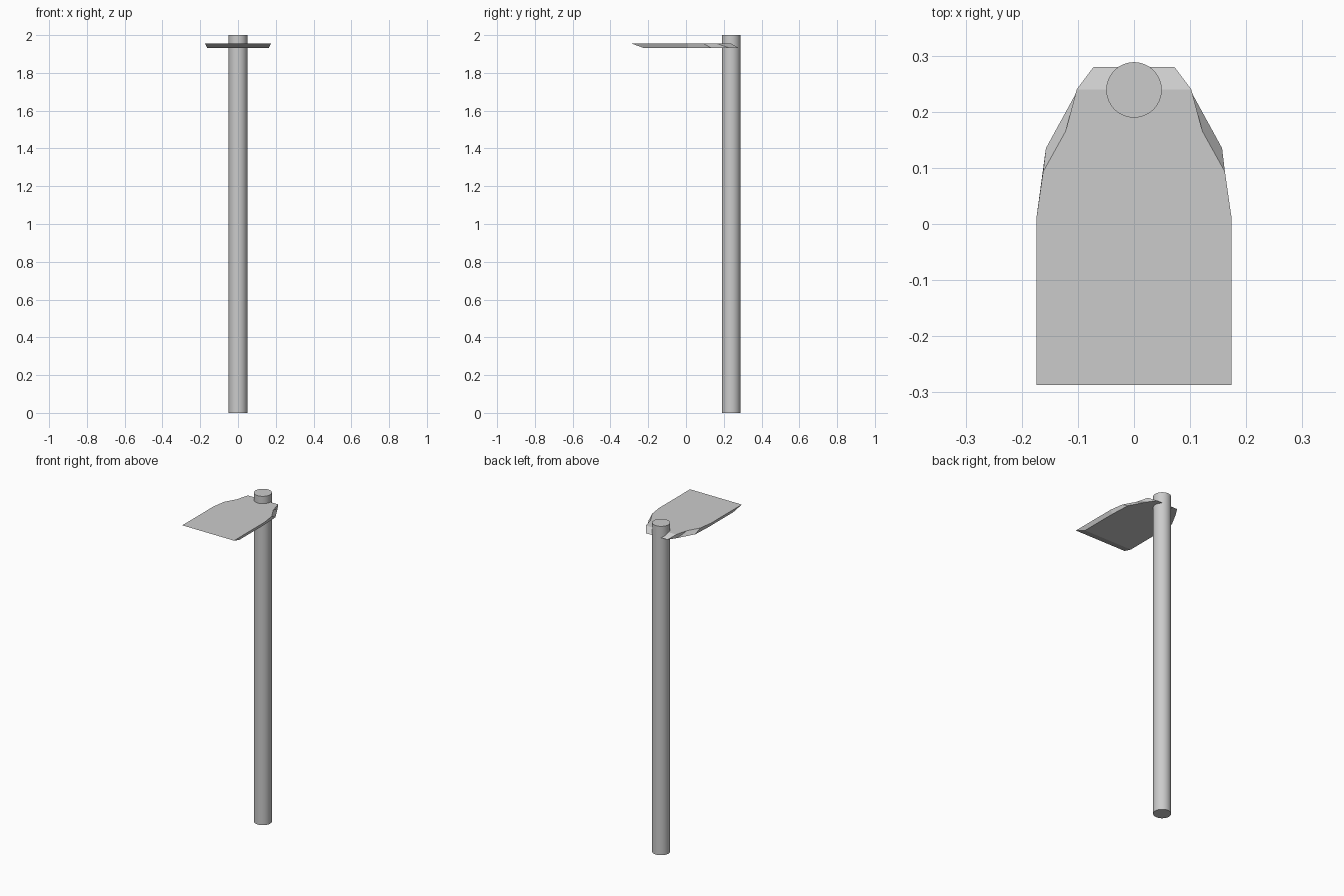
import bpy, bmesh

if "Cube" in bpy.data.objects:
    bpy.data.objects.remove(bpy.data.objects["Cube"])

# Handle: straight round pole
bpy.ops.mesh.primitive_cylinder_add(vertices=32, radius=0.0495, depth=2, location=(0, 0.239, 1))
handle = bpy.context.object
handle.name = "handle"
bpy.ops.object.shade_smooth_by_angle()

# Blade: right half outlines of the upper and lower faces, front to back
upper = [(0.174, -0.287), (0.174, 0.01), (0.162, 0.093), (0.122, 0.165), (0.102, 0.24)]
lower = [(0.163, -0.222), (0.163, 0.01), (0.157, 0.135), (0.104, 0.232), (0.072, 0.28)]


def ring(bm, half, z):
    pts = half + [(-x, y) for x, y in reversed(half)]
    return [bm.verts.new((x, y, z)) for x, y in pts]


bm = bmesh.new()
top = ring(bm, upper, 1.955)
bottom = ring(bm, lower, 1.931)
bm.faces.new(top)
bm.faces.new(bottom[::-1])
n = len(top)
for i in range(n):
    j = (i + 1) % n
    bm.faces.new((bottom[i], bottom[j], top[j], top[i]))
bmesh.ops.recalc_face_normals(bm, faces=bm.faces)
mesh = bpy.data.meshes.new("blade")
bm.to_mesh(mesh)
bm.free()
blade = bpy.data.objects.new("blade", mesh)
bpy.context.collection.objects.link(blade)
